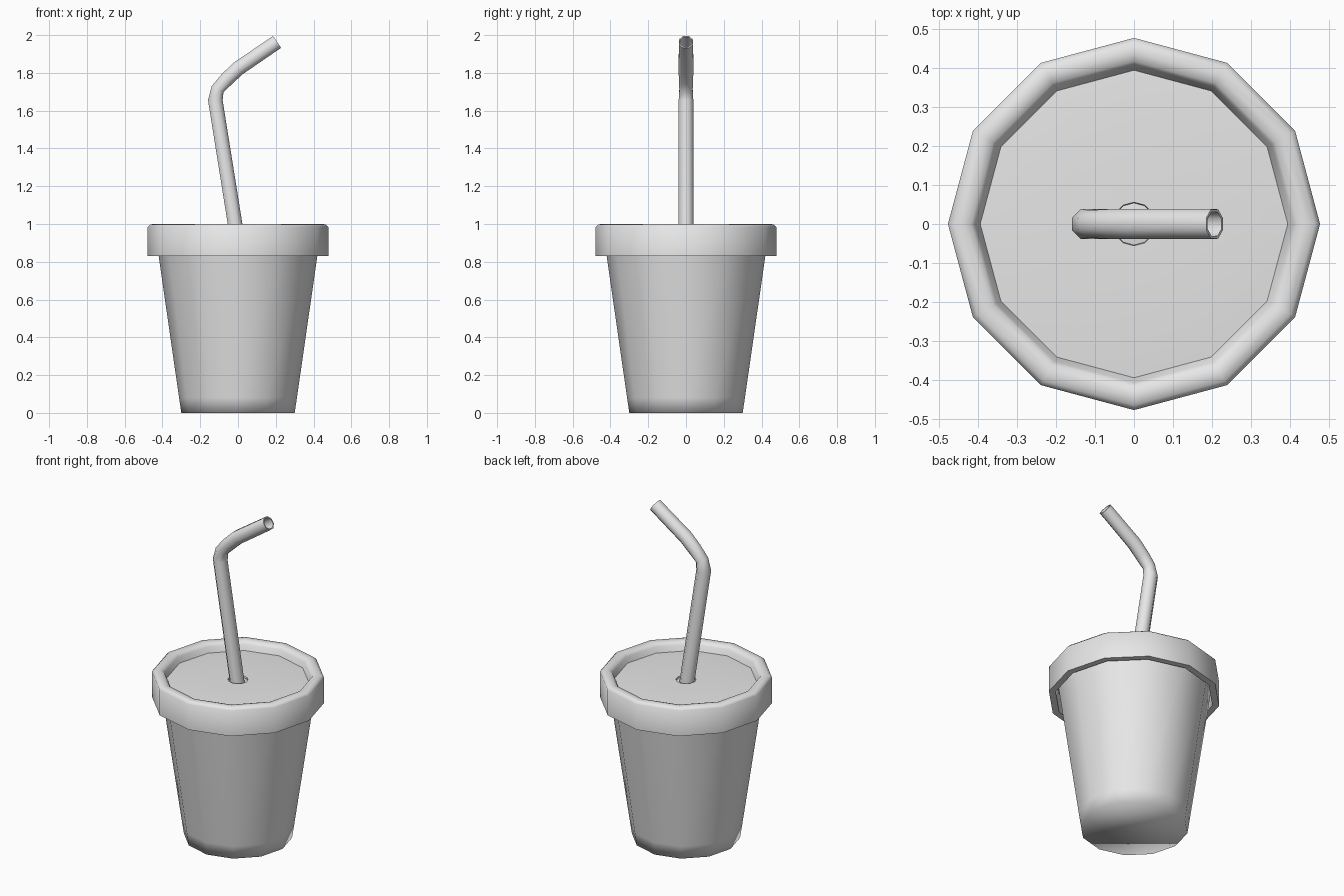
import bpy, bmesh
from math import cos, sin, pi, radians
from mathutils import Vector

cube = bpy.data.objects.get("Cube")
if cube:
    bpy.data.objects.remove(cube, do_unlink=True)

grey = bpy.data.materials.new("light_grey")
grey.use_nodes = True
grey.diffuse_color = (0.8, 0.8, 0.8, 1)
grey.node_tree.nodes["Principled BSDF"].inputs["Base Color"].default_value = (0.8, 0.8, 0.8, 1)


def skin(name, rings, closed=False, caps=False, angle=180):
    """Join rings of points with quads and shade the result smooth."""
    bm = bmesh.new()
    loops = [[bm.verts.new(p) for p in ring] for ring in rings]
    pairs = list(zip(loops, loops[1:]))
    if closed:
        pairs.append((loops[-1], loops[0]))
    for a, b in pairs:
        n = len(a)
        for i in range(n):
            j = (i + 1) % n
            bm.faces.new((a[i], a[j], b[j], b[i]))
    if caps:
        bm.faces.new(loops[0])
        bm.faces.new(loops[-1])
    bmesh.ops.recalc_face_normals(bm, faces=bm.faces)
    mesh = bpy.data.meshes.new(name)
    bm.to_mesh(mesh)
    bm.free()
    mesh.materials.append(grey)
    obj = bpy.data.objects.new(name, mesh)
    bpy.context.collection.objects.link(obj)
    bpy.ops.object.select_all(action='DESELECT')
    obj.select_set(True)
    bpy.context.view_layer.objects.active = obj
    bpy.ops.object.shade_smooth_by_angle(angle=radians(angle))
    return obj


def lathe(profile, sides=12):
    """Rings of a radius/height profile around the z axis."""
    turns = [2 * pi * i / sides for i in range(sides)]
    return [[(r * cos(t), r * sin(t), z) for t in turns] for r, z in profile]


def sweep(path, radii, sides=8):
    """Rings along a path in the xz plane, mitred at each bend."""
    pts = [Vector((x, 0, z)) for x, z in path]
    side = Vector((0, 1, 0))
    rings = []
    for i, p in enumerate(pts):
        before = (p - pts[i - 1]).normalized() if i else Vector()
        after = (pts[i + 1] - p).normalized() if i < len(pts) - 1 else Vector()
        up = (before + after).normalized().cross(side)
        turns = [2 * pi * (k + 0.5) / sides for k in range(sides)]
        rings.append([p + radii[i] * (cos(t) * side + sin(t) * up) for t in turns])
    return rings


# Tapered cup with a softly shaded foot
skin("cup", lathe([(0.3, 0), (0.312, 0.08), (0.42, 0.83), (0.435, 0.94)]), caps=True)

# Overhanging lid: skirt, rounded rim, sunken top and straw hole
lid_profile = [(0.44, 0.945), (0.44, 0.83), (0.478, 0.83), (0.478, 0.985),
               (0.465, 0.998), (0.44, 1.0), (0.418, 0.995), (0.408, 0.98),
               (0.395, 0.948), (0.3, 0.955), (0.056, 0.955), (0.054, 0.946)]
skin("lid", lathe(lid_profile), closed=True, angle=60)

# Bent hollow straw: outer wall up to the tip, inner wall back down
path = [(0.12, 0.15), (-0.12, 1.655), (-0.108, 1.714),
        (-0.058, 1.768), (0, 1.823), (0.207, 1.964)]
outer = sweep(path, [0.042, 0.042, 0.038, 0.041, 0.042, 0.041])
inner = sweep(path, [0.034, 0.034, 0.03, 0.033, 0.034, 0.034])
skin("straw", outer + inner[::-1], closed=True, angle=50)
